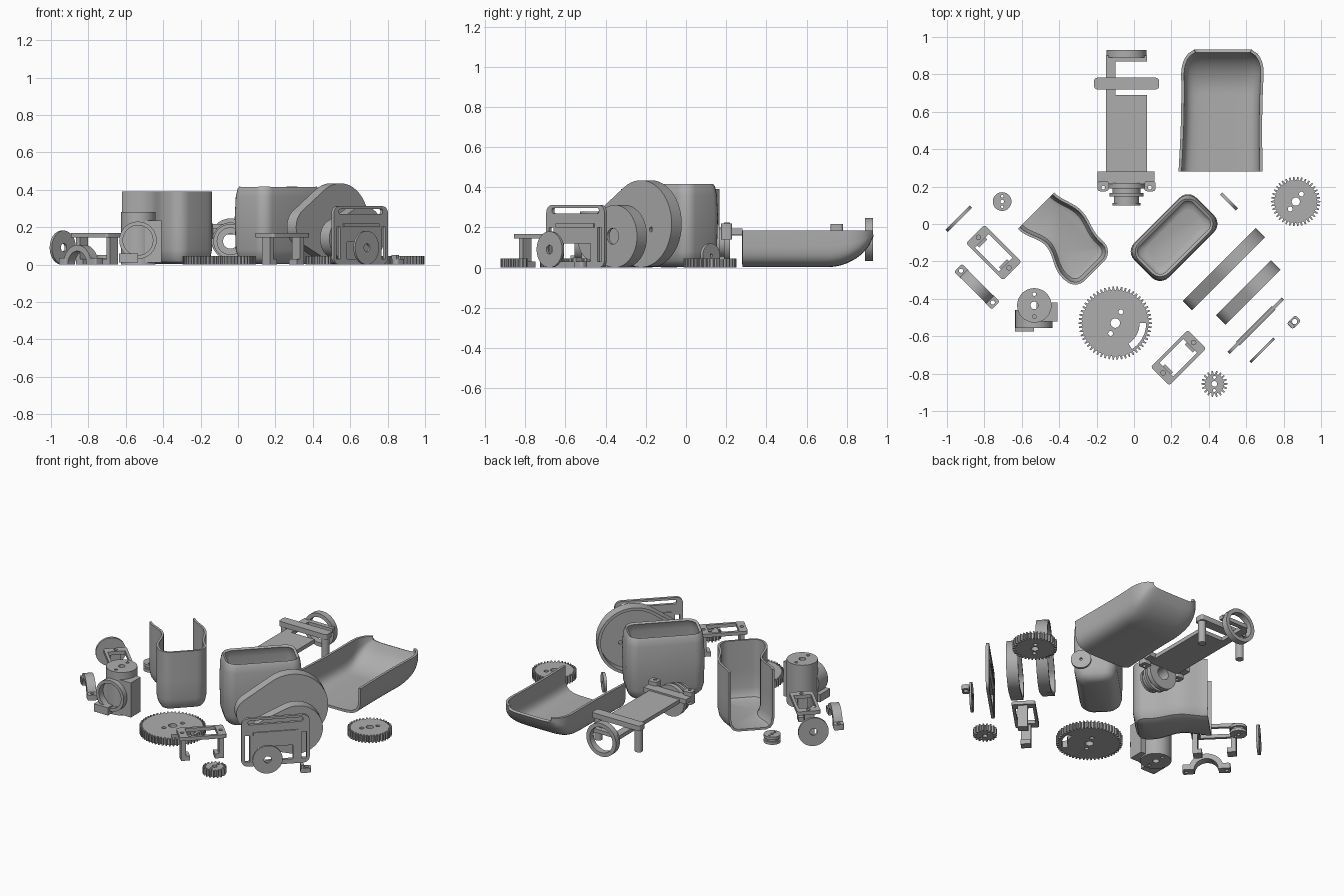
import bpy, bmesh
from math import sin, cos, pi, acos, atan2, hypot, radians
from mathutils import Matrix

if "Cube" in bpy.data.objects:
    bpy.data.objects.remove(bpy.data.objects["Cube"])

grey = bpy.data.materials.new("plain grey")
grey.use_nodes = True
grey.diffuse_color = (0.42, 0.42, 0.42, 1)
grey.node_tree.nodes["Principled BSDF"].inputs["Base Color"].default_value = grey.diffuse_color
D = pi / 4          # most parts lie on the diagonal


# --- outlines ---
def arc(cx, cy, r, a0=0, a1=2 * pi, n=40, end=False):
    return [(cx + r * cos(a0 + (a1 - a0) * i / n), cy + r * sin(a0 + (a1 - a0) * i / n))
            for i in range(n + end)]

def rrect(x0, x1, y0, y1, r=0.0):
    if r == 0:
        return [(x0, y0), (x1, y0), (x1, y1), (x0, y1)]
    corners = [(x1 - r, y1 - r), (x0 + r, y1 - r), (x0 + r, y0 + r), (x1 - r, y0 + r)]
    return [p for i, c in enumerate(corners) for p in arc(*c, r, i * pi / 2, (i + 1) * pi / 2, 6, True)]

def teardrop(c1, r1, c2, r2):
    dx, dy = c2[0] - c1[0], c2[1] - c1[1]
    f, b = atan2(dy, dx), acos((r1 - r2) / hypot(dx, dy))
    return arc(*c2, r2, f - b, f + b, 32, True) + arc(*c1, r1, f + b, f + 2 * pi - b, 24, True)

def teeth(r, n, depth=0.018):
    pts = []
    for i in range(n):
        for t, rr in ((-0.3, r - depth), (-0.16, r), (0.16, r), (0.3, r - depth)):
            a = 2 * pi * (i + t) / n
            pts.append((rr * cos(a), rr * sin(a)))
    return pts


# --- solids ---
def finish(name, mesh, matrix):
    bm = bmesh.new()
    bm.from_mesh(mesh)
    bmesh.ops.remove_doubles(bm, verts=bm.verts, dist=1e-5)
    bmesh.ops.recalc_face_normals(bm, faces=bm.faces)
    bm.to_mesh(mesh)
    bm.free()
    mesh.materials.clear()
    mesh.materials.append(grey)
    mesh.shade_smooth()
    mesh.set_sharp_from_angle(angle=radians(32))
    ob = bpy.data.objects.new(name, mesh)
    ob.matrix_world = matrix
    bpy.context.collection.objects.link(ob)
    return ob

def bake(ob):
    bpy.context.collection.objects.link(ob)
    dg = bpy.context.evaluated_depsgraph_get()
    mesh = bpy.data.meshes.new_from_object(ob.evaluated_get(dg))
    bpy.data.objects.remove(ob)
    return mesh

def slab(name, loops, depth, matrix):
    cu = bpy.data.curves.new(name, 'CURVE')
    cu.dimensions, cu.fill_mode, cu.extrude = '2D', 'BOTH', depth / 2
    for pts in loops:
        sp = cu.splines.new('POLY')
        sp.points.add(len(pts) - 1)
        for p, q in zip(sp.points, pts):
            p.co = (q[0], q[1], 0, 1)
        sp.use_cyclic_u = True
    return finish(name, bake(bpy.data.objects.new("temp", cu)), matrix)

def flat(name, loops, z0, z1, x=0, y=0, ang=0):
    return slab(name, loops, z1 - z0, Matrix.Translation((x, y, (z0 + z1) / 2)) @ Matrix.Rotation(ang, 4, 'Z'))

def upright(name, loops, thick, x, y, ang=0, z=0):
    m = Matrix.Translation((x, y, z)) @ Matrix.Rotation(ang, 4, 'Z') @ Matrix.Rotation(pi / 2, 4, 'X')
    return slab(name, loops, thick, m)

def diag(u, v=0):
    return (u + v) * cos(D), (v - u) * cos(D)

def shell(name, rings, closed, floor, thick, matrix):
    bm = bmesh.new()
    rows = [[bm.verts.new(p) for p in ring] for ring in rings]
    n = len(rows[0])
    for a, b in zip(rows, rows[1:]):
        for i in range(n if closed else n - 1):
            j = (i + 1) % n
            bm.faces.new((a[i], a[j], b[j], b[i]))
    if floor:
        bm.faces.new(rows[0])
    bmesh.ops.recalc_face_normals(bm, faces=bm.faces)
    me = bpy.data.meshes.new("temp")
    bm.to_mesh(me)
    bm.free()
    ob = bpy.data.objects.new("temp", me)
    mod = ob.modifiers.new("wall", 'SOLIDIFY')
    mod.thickness, mod.offset = thick, 0
    return finish(name, bake(ob), matrix)


# --- gears ---
def gear(name, x, y, r, n, holes):
    flat(name, [teeth(r, n)] + holes, 0, 0.045, x, y)

gear("medium_gear", 0.865, 0.12, 0.132, 38,
     [arc(0, 0, 0.022), arc(0.03, 0.04, 0.013), arc(-0.03, -0.04, 0.013)])
slot = arc(0, 0, 0.165, -1.0, 0, 14, True) + arc(0, 0, 0.13, 0, -1.0, 14, True)
gear("large_gear", -0.10, -0.53, 0.196, 54,
     [arc(0, 0, 0.025), arc(0.03, 0.06, 0.013), arc(-0.025, -0.055, 0.013), slot])
gear("small_gear", 0.43, -0.855, 0.07, 18,
     [arc(0, 0, 0.015), arc(0.0, 0.035, 0.008), arc(0, -0.035, 0.008)])

# --- long tray with a curled-up back end ---
rings = []
for i in range(33):
    t = i / 32
    y = 0.28 + 0.645 * t
    s = max(0, (y - 0.7) / 0.228)
    low = 0.01 + 0.165 * (1 - (1 - min(1, s) ** 2) ** 0.6)
    e = max(0, (y - 0.80) / 0.128)
    w = 0.217 - 0.085 * (1 - (1 - min(1, e) ** 2) ** 0.5) - 0.008 * sin(pi * t)
    c = 0.463 + 0.012 * t
    ring = []
    for k in range(25):
        a = pi + pi * k / 24
        px = abs(cos(a)) ** 0.4 * (1 if cos(a) > 0 else -1)
        ring.append((c + w * px, y, 0.185 - (0.185 - low) * abs(sin(a)) ** 0.4))
    rings.append(ring)
shell("long_tray", rings, False, False, 0.016, Matrix())

# --- deep box shell ---
levels = [(0.05, 0.01), (0.025, 0.02), (0.01, 0.04), (0.0, 0.08), (-0.004, 0.25), (0.0, 0.36), (0.006, 0.40), (0.012, 0.412)]
rings = [[(*p, z) for p in rrect(-0.223 + d, 0.223 - d, -0.118 + d, 0.118 - d, 0.055)] for d, z in levels]
shell("deep_box", rings, True, True, 0.016, Matrix.Translation((*diag(0.203, 0.10), 0)) @ Matrix.Rotation(D, 4, 'Z'))

# --- half shell, open on one side, with wavy side walls ---
rings = []
for d, z in [(0.045, 0.01), (0.02, 0.02), (0.008, 0.04), (0, 0.08), (0, 0.2), (0, 0.39)]:
    wave = lambda x: 0.05 * sin(pi * min(1, max(0, (x + 0.42) / 0.34))) ** 2
    side = [-0.42 + 0.36 * i / 16 for i in range(17)]
    path = [(x, -0.45 + d + wave(x) - 0.02 * (x + 0.42) / 0.4) for x in side]
    path += arc(-0.045, -0.40, 0.066 - d, -pi / 2, 0, 6, True)
    path += arc(-0.045, -0.255, 0.066 - d, 0, pi / 2, 6, True)
    path += [(x, -0.19 - d + 0.7 * wave(x)) for x in reversed(side)]
    rings.append([(*diag(u, v), z) for u, v in path])
shell("half_shell", rings, False, True, 0.014, Matrix())

# --- teardrop covers, open at the back ---
def cover(name, u, big, rb, small, rs, holes):
    x, y = diag(u)
    out = teardrop(small, rs, big, rb)
    upright(name + "_rim", [out, teardrop(small, rs - 0.018, big, rb - 0.018)], 0.07, x, y, D)
    x, y = diag(u + 0.028)
    upright(name + "_face", [out] + holes, 0.016, x, y, D)

cover("large_cover", 0.51, (0.228, 0.218), 0.217, (0.0, 0.2), 0.106, [arc(0.3, 0.19, 0.012)])
cover("small_cover", 0.69, (0.225, 0.156), 0.156, (0.07, 0.14), 0.105, [arc(0.21, 0.156, 0.04)])

# --- tall frame plate ---
x, y = diag(0.845)
upright("frame_plate", [rrect(-0.13, 0.28, 0, 0.312, 0.04), rrect(-0.09, 0.24, 0.27, 0.297, 0.01),
                        rrect(-0.11, -0.08, 0.03, 0.2), rrect(0.23, 0.26, 0.03, 0.2),
                        rrect(-0.03, 0.18, 0.03, 0.12)], 0.018, x, y, D)
upright("frame_bar", [rrect(-0.06, 0.21, 0.2, 0.22)], 0.03, x, y, D)

# --- upright discs ---
for name, x, y, r, hole, ang, t in (("front_disc", 0.685, -0.675, 0.09, 0.022, D, 0.014),
                                    ("left_disc", -0.937, 0.028, 0.091, 0.022, D, 0.016),
                                    ("back_disc", 0.508, 0.12, 0.06, 0.008, -D, 0.018)):
    upright(name, [arc(0, r, r), arc(0, r, hole)], t, x, y, ang)

# --- small grooved pulley ---
ears = [arc(0, 0, 0.01), arc(0.0, 0.028, 0.007), arc(0, -0.028, 0.007)]
for z0, z1, r in ((0, 0.018, 0.05), (0.018, 0.032, 0.04), (0.032, 0.05, 0.05)):
    flat("small_pulley", [arc(0, 0, r)] + ears, z0, z1, -0.705, 0.12)

# --- small nut ---
flat("small_nut", [rrect(-0.032, 0.032, -0.023, 0.023, 0.015), arc(0.005, 0, 0.014)], 0, 0.03, 0.855, -0.525, D)
flat("nut_stud", [rrect(-0.03, -0.012, -0.02, 0.02)], 0.03, 0.05, 0.855, -0.525, D)

# --- pair of table brackets ---
for x, y, ang in ((-0.75, -0.153, -D), (0.237, -0.715, D)):
    flat("bracket_top", [rrect(-0.14, 0.14, -0.07, 0.07, 0.015), rrect(-0.09, 0.09, -0.052, 0.052),
                         arc(-0.115, 0, 0.012), arc(0.115, 0, 0.012)], 0.145, 0.168, x, y, ang)
    for s in (-1, 1):
        a, b = sorted((s * 0.128, s * 0.1))
        flat("bracket_leg", [rrect(a, b, -0.035, 0.025)], 0.0, 0.15, x, y, ang)
        a, b = sorted((s * 0.1, s * 0.075))
        flat("bracket_foot", [rrect(a, b, -0.035, 0.025)], 0.0, 0.03, x, y, ang)

# --- half-ring clamp ---
half = arc(0, 0, 0.105, 0, pi, 24, True) + arc(0, 0, 0.072, pi, 0, 24, True)
upright("clamp_arch", [half], 0.055, -0.84, -0.335, -D)
for s in (-1, 1):
    a, b = sorted((s * 0.085, s * 0.142))
    flat("clamp_foot", [rrect(a, b, -0.03, 0.03, 0.01), arc(s * 0.12, 0, 0.011)], 0, 0.035, -0.84, -0.335, -D)

# --- motor holder ---
flat("holder_body", [arc(0, 0, 0.092), arc(0, 0, 0.02), arc(0, 0.06, 0.01), arc(0, -0.06, 0.01)], 0, 0.28, -0.533, -0.435)
upright("holder_ring", [arc(0, 0, 0.1), arc(0, 0, 0.08)], 0.07, -0.535, -0.52, 0, 0.13)
upright("holder_ring_back", [arc(0, 0, 0.1)], 0.05, -0.535, -0.485, 0, 0.13)
flat("holder_block", [rrect(-0.52, -0.408, -0.52, -0.42)], 0.01, 0.235, 0, 0)
flat("holder_lug", [rrect(-0.636, -0.535, -0.575, -0.47)], 0.01, 0.06, 0, 0)

# --- carriage: deck, cross bar, posts, ring and spool ---
flat("carriage_deck", [rrect(-0.15, 0.07, 0.22, 0.69)], 0.16, 0.185)
flat("carriage_arm", [rrect(-0.15, -0.10, 0.68, 0.90)], 0.16, 0.185)
flat("carriage_hook", [rrect(-0.13, 0.07, 0.87, 0.90)], 0.16, 0.185)
flat("cross_bar", [rrect(-0.213, 0.133, 0.72, 0.782, 0.015)], 0.185, 0.218)
for x in (-0.185, 0.105):
    flat("cross_post", [arc(x, 0.75, 0.024)], 0.04, 0.19)
upright("end_ring", [arc(0, 0, 0.107), arc(0, 0, 0.082)], 0.04, -0.04, 0.91, 0, 0.14)
flat("mount_plate", [rrect(-0.195, 0.11, 0.215, 0.28)], 0.165, 0.195)
for x in (-0.165, 0.085):
    flat("mount_lug", [rrect(x - 0.03, x + 0.03, 0.175, 0.23, 0.015), arc(x, 0.195, 0.01)], 0.14, 0.22)
for y, r, t in ((0.205, 0.1, 0.03), (0.18, 0.075, 0.03), (0.157, 0.092, 0.018), (0.125, 0.068, 0.05), (0.105, 0.074, 0.014)):
    upright("spool", [arc(0, 0, r), arc(0, 0, 0.04)], t, -0.04, y, 0, 0.125)
